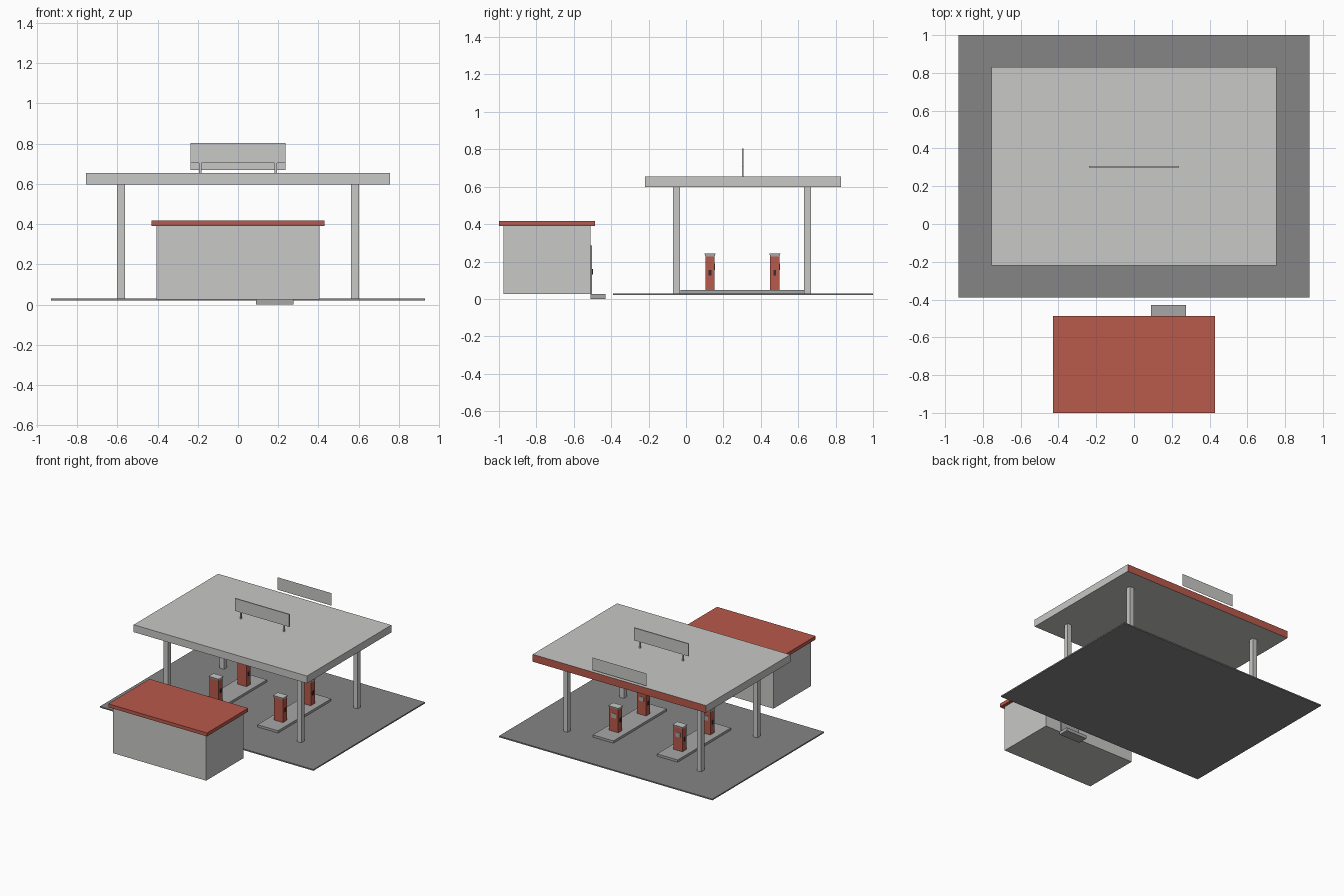
import bpy, bmesh

if "Cube" in bpy.data.objects:
    bpy.data.objects.remove(bpy.data.objects["Cube"], do_unlink=True)


def material(name, r, g, b):
    m = bpy.data.materials.new(name)
    m.use_nodes = True
    m.diffuse_color = (r, g, b, 1)
    m.node_tree.nodes["Principled BSDF"].inputs["Base Color"].default_value = (r, g, b, 1)
    return m


light = material("light grey", 0.58, 0.58, 0.57)
concrete = material("concrete grey", 0.39, 0.39, 0.39)
asphalt = material("asphalt grey", 0.235, 0.235, 0.235)
red = material("brick red", 0.48, 0.10, 0.07)
dark = material("dark rubber", 0.03, 0.03, 0.03)


def box(name, x, y, z, mat, back=None, flare=0):
    """Box from (min, max) ranges; optional back-face colour and widened top."""
    bm = bmesh.new()
    bmesh.ops.create_cube(bm, size=1)
    for v in bm.verts:
        grow = flare * (1 if v.co.z > 0 else 0)
        v.co = [(a + b) / 2 + c * (b - a + 2 * g)
                for (a, b), c, g in zip((x, y, z), v.co, (grow, grow, 0))]
    bm.normal_update()
    me = bpy.data.meshes.new(name)
    me.materials.append(mat)
    if back:
        me.materials.append(back)
        for f in bm.faces:
            f.material_index = int(f.normal.y > 0.9)
    bm.to_mesh(me)
    bm.free()
    ob = bpy.data.objects.new(name, me)
    bpy.context.collection.objects.link(ob)
    return ob


def around(c, half):
    return (c - half, c + half)


# Forecourt
box("forecourt", (-0.93, 0.93), (-0.39, 1.0), (0.02, 0.03), asphalt)

# Shop
box("shop_walls", (-0.405, 0.405), (-0.975, -0.51), (0.025, 0.39), light)
box("shop_roof", (-0.43, 0.43), (-1.0, -0.487), (0.39, 0.417), red)
box("shop_step", (0.09, 0.275), (-0.51, -0.43), (0.0, 0.025), concrete)
box("shop_door", (0.10, 0.265), (-0.51, -0.502), (0.025, 0.285), concrete)
box("door_handle", (0.12, 0.13), (-0.502, -0.497), (0.13, 0.16), dark)

# Canopy with coloured back fascia
box("canopy", (-0.755, 0.755), (-0.22, 0.83), (0.597, 0.655), light, back=red)

# Rooftop sign board on two legs
box("roof_sign", (-0.237, 0.237), (0.299, 0.308), (0.705, 0.803), light)
for s in (-1, 1):
    box("roof_sign_leg", around(s * 0.188, 0.006), (0.299, 0.308), (0.655, 0.705), light)

# Back sign panel, a single sheet facing backwards
bm = bmesh.new()
bm.faces.new([bm.verts.new((x, 0.828, z)) for x, z in
              ((0.237, 0.67), (-0.237, 0.67), (-0.237, 0.768), (0.237, 0.768))])
panel = bpy.data.meshes.new("back_sign")
bm.to_mesh(panel)
bm.free()
panel.materials.append(light)
bpy.context.collection.objects.link(bpy.data.objects.new("back_sign", panel))

# Posts, islands and pumps, mirrored left and right
for s in (-1, 1):
    for y in (-0.05, 0.65):
        box("canopy_post", around(s * 0.582, 0.019), around(y, 0.019), (0.03, 0.597), light)
    cx = s * 0.28
    box("pump_island", around(cx, 0.09), (-0.03, 0.632), (0.03, 0.048), concrete)
    for y in (0.128, 0.475):
        box("pump_body", around(cx, 0.039), around(y, 0.025), (0.048, 0.228), red)
        box("pump_cap", around(cx, 0.039), around(y, 0.025), (0.228, 0.243), light, flare=0.005)
        box("pump_screen", around(cx, 0.02), (y + 0.025, y + 0.028), (0.155, 0.19), concrete)
        for side in (-1, 1):
            box("pump_nozzle", around(cx + side * 0.041, 0.003), around(y, 0.007),
                (0.125, 0.155), dark)
